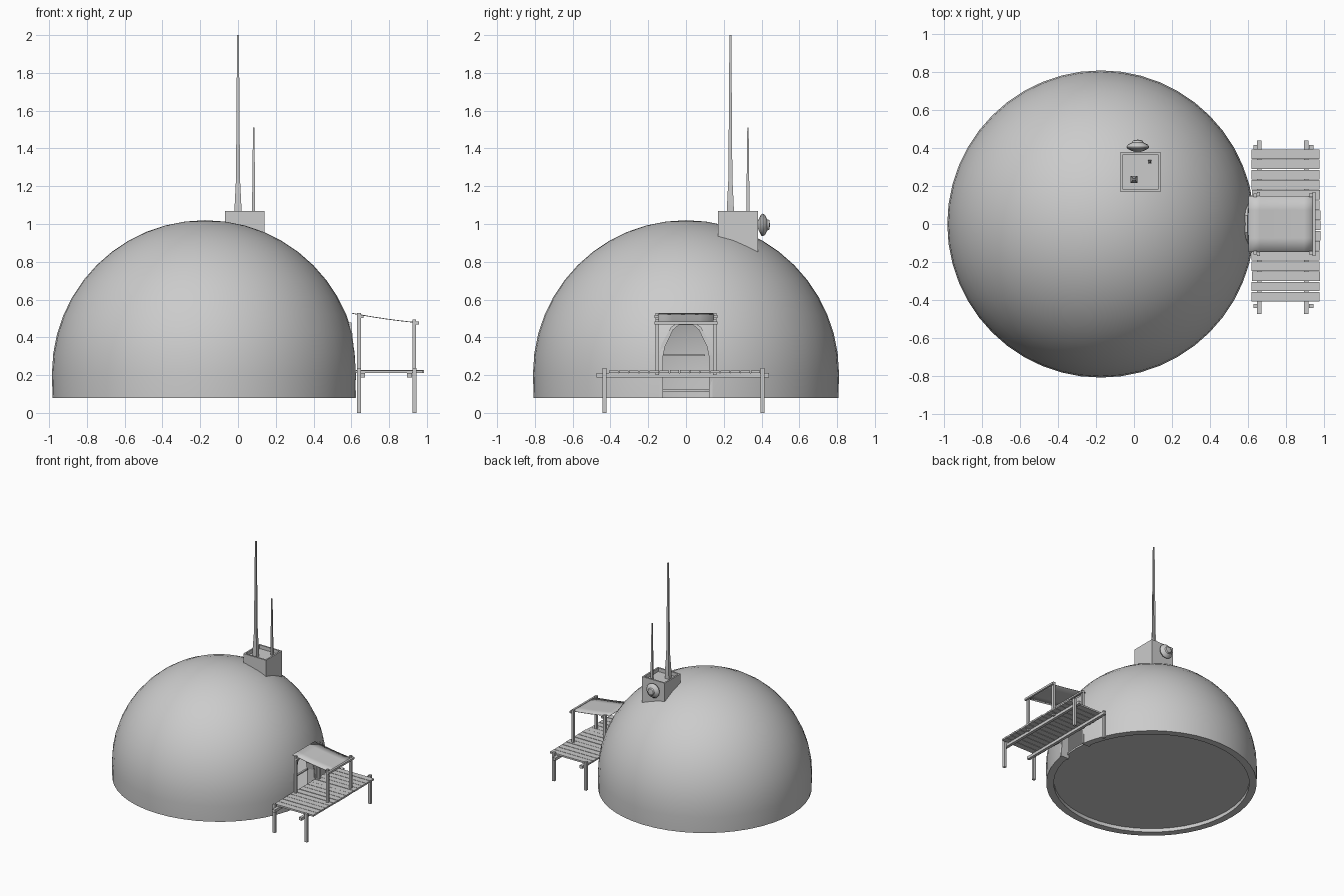
import bpy, bmesh, random
from math import sin, cos, pi, radians, sqrt
from mathutils import Vector, Matrix

if "Cube" in bpy.data.objects:
    bpy.data.objects.remove(bpy.data.objects["Cube"])

random.seed(4)
CX, CZ, R = -0.175, 0.21, 0.81     # dome centre and radius


def finish(bm, name, smooth=None):
    bmesh.ops.recalc_face_normals(bm, faces=bm.faces)
    me = bpy.data.meshes.new(name)
    bm.to_mesh(me)
    bm.free()
    ob = bpy.data.objects.new(name, me)
    bpy.context.collection.objects.link(ob)
    if smooth:
        for o in bpy.context.selected_objects:
            o.select_set(False)
        bpy.context.view_layer.objects.active = ob
        ob.select_set(True)
        bpy.ops.object.shade_smooth_by_angle(angle=radians(smooth))
    return ob


def box(name, x0, x1, y0, y1, z0, z1):
    bm = bmesh.new()
    m = Matrix.Translation(((x0 + x1) / 2, (y0 + y1) / 2, (z0 + z1) / 2)) @ \
        Matrix.Diagonal((x1 - x0, y1 - y0, z1 - z0, 1))
    bmesh.ops.create_cube(bm, size=1, matrix=m)
    return finish(bm, name)


def lathe(name, profile, steps, matrix, smooth=None):
    """Spin (radius, height) points round z, then place with matrix."""
    bm = bmesh.new()
    vs = [bm.verts.new((r, 0, z)) for r, z in profile]
    es = [bm.edges.new(p) for p in zip(vs, vs[1:])]
    bmesh.ops.spin(bm, geom=vs + es, cent=(0, 0, 0), axis=(0, 0, 1),
                   angle=2 * pi, steps=steps)
    bmesh.ops.remove_doubles(bm, verts=bm.verts, dist=1e-4)
    bmesh.ops.transform(bm, matrix=matrix, verts=bm.verts)
    return finish(bm, name, smooth)


def prism(name, outline, x0, x1):
    """Extrude a (y, z) outline along x."""
    bm = bmesh.new()
    f = bm.faces.new([bm.verts.new((x0, y, z)) for y, z in outline])
    ext = bmesh.ops.extrude_face_region(bm, geom=[f])['geom']
    bmesh.ops.translate(bm, vec=(x1 - x0, 0, 0),
                        verts=[v for v in ext if isinstance(v, bmesh.types.BMVert)])
    return finish(bm, name)


# dome shell with a hollow inside
def arc(r, n=12):
    return [(r * cos(i * pi / 2 / n), CZ + r * sin(i * pi / 2 / n)) for i in range(n + 1)]


outer, inner = arc(R), arc(0.75)
outer[-1], inner[-1] = (0, CZ + R), (0, CZ + 0.75)
profile = [(0.807, 0.08)] + outer + inner[::-1] + [(0.75, 0.08), (0.807, 0.08)]
dome = lathe("dome", profile[:14] + profile[14:], 48, Matrix.Translation((CX, 0, 0)), 30)

# arched doorway cut through the wall
half = [(0.125, 0.30), (0.115, 0.35), (0.07, 0.44), (0.04, 0.465)]
arch = [(0.125, 0.0)] + half + [(-y, z) for y, z in half[::-1]] + [(-0.125, 0.0)]
cutter = prism("door_cutter", arch, 0.4, 0.8)
cutter.hide_render = True
cutter.hide_set(True)
mod = dome.modifiers.new("doorway", 'BOOLEAN')
mod.operation, mod.object, mod.solver = 'DIFFERENCE', cutter, 'EXACT'

# floor inside the dome
lathe("floor", [(0, 0.11), (0.752, 0.11), (0.752, 0.125), (0, 0.125)], 48,
      Matrix.Translation((CX, 0, 0)))

# door frame band following the arch
wide = [(y * 1.13, z + 0.014) for y, z in arch]
wide[0], wide[-1] = (0.141, 0.08), (-0.141, 0.08)
thin = [(y * 0.97, z) for y, z in arch]
thin[0], thin[-1] = (0.121, 0.08), (-0.121, 0.08)
frame = prism("door_frame", wide + thin[::-1], 0.55, 0.625)
for v in frame.data.vertices:        # lean the front back with the dome
    if v.co.x > 0.6:
        v.co.x -= 0.09 * max(0, v.co.z - 0.2)
box("door_rail", 0.56, 0.575, -0.12, 0.10, 0.30, 0.31)

# roof box with a recessed top, its underside following the dome
bm = bmesh.new()
bmesh.ops.create_cube(bm, size=0.21, matrix=Matrix.Translation((0.035, 0.275, 0.965)))
for v in bm.verts:
    if v.co.z < 0.965:
        v.co.z = CZ + sqrt(R * R - (v.co.x - CX) ** 2 - v.co.y ** 2) - 0.012
bm.normal_update()
top = max(bm.faces, key=lambda f: f.calc_center_median().z)
bmesh.ops.inset_region(bm, faces=[top], thickness=0.018)
ext = bmesh.ops.extrude_discrete_faces(bm, faces=[top])['faces'][0]
bmesh.ops.translate(bm, vec=(0, 0, -0.03), verts=ext.verts)
finish(bm, "roof_box")

# tapered square antennas
turn = Matrix.Rotation(pi / 4, 4, 'Z')
for name, x, y, prof in (
        ("tall_antenna", 0.0, 0.235, [(0, 1.0), (0.027, 1.0), (0.025, 1.10), (0.015, 1.24),
                                      (0.007, 2.0), (0, 2.0)]),
        ("short_antenna", 0.083, 0.328, [(0, 1.0), (0.012, 1.0), (0.011, 1.15),
                                         (0.005, 1.51), (0, 1.51)])):
    lathe(name, prof, 4, Matrix.Translation((x, y, 0)) @ turn)

# round dish on the back of the roof box
lathe("dish", [(0, -0.01), (0.03, 0.0), (0.056, 0.013), (0.06, 0.022), (0.052, 0.034),
               (0.03, 0.045), (0.025, 0.056), (0, 0.06)], 12,
      Matrix.Translation((0.02, 0.385, 0.995)) @ Matrix.Rotation(-pi / 2, 4, 'X'), 30)

# porch deck planks, slightly uneven
n, y0, y1 = 15, -0.41, 0.395
step = (y1 - y0) / n
for i in range(n):
    a = y0 + i * step
    j = random.uniform(-0.003, 0.003)
    box("deck_plank", 0.622 + j, 0.981 + j, a + 0.002, a + step - 0.002,
        0.211 + j / 3, 0.225 + j / 2)

# porch beams and corner legs
for xb, xl in ((0.660, 0.640), (0.908, 0.935)):
    box("deck_beam", xb - 0.012, xb + 0.012, -0.475, 0.44, 0.187, 0.211)
    for y in (-0.432, 0.405):
        box("deck_leg", xl - 0.011, xl + 0.011, y - 0.011, y + 0.011, 0, 0.237)

# canopy posts and crossbars
for x, top_z, xb in ((0.640, 0.53, 0.657), (0.933, 0.495, 0.95)):
    for y in (-0.152, 0.152):
        box("canopy_post", x - 0.01, x + 0.01, y - 0.01, y + 0.01, 0.2, top_z)
    box("canopy_bar", xb - 0.008, xb + 0.008, -0.168, 0.168, top_z - 0.028, top_z - 0.012)

# sloping canopy sheet
bm = bmesh.new()
bmesh.ops.create_grid(bm, x_segments=6, y_segments=4, size=0.5)
for v in bm.verts:
    u = v.co.x + 0.5
    sag = 0.004 * sin(pi * u)
    v.co = Vector((0.605 + 0.35 * u, v.co.y * 0.295, 0.529 - 0.05 * u - sag))
sheet = finish(bm, "canopy_sheet", 40)
sheet.modifiers.new("thickness", 'SOLIDIFY').thickness = 0.004
